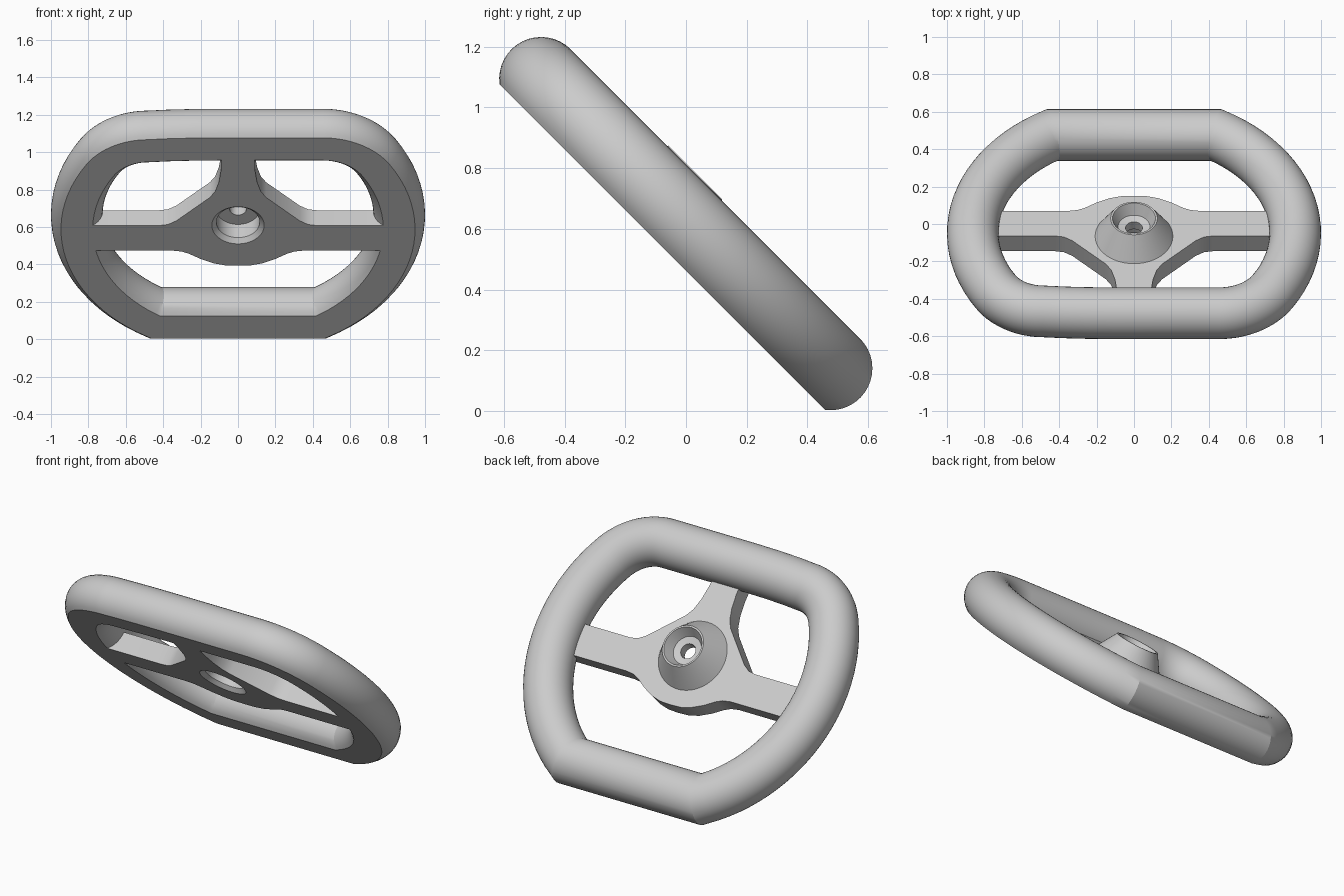
import bpy, bmesh
from math import sin, cos, pi, asin, atan2, sqrt, radians
from mathutils import Vector

cube = bpy.data.objects.get("Cube")
if cube:
    bpy.data.objects.remove(cube, do_unlink=True)

GREY = (0.6, 0.6, 0.6, 1)
mat = bpy.data.materials.new("light_grey")
mat.use_nodes = True
mat.diffuse_color = GREY
mat.node_tree.nodes["Principled BSDF"].inputs["Base Color"].default_value = GREY

FRONT = 0.327   # plane of the flat front face
BACK = 0.442    # back of the spokes
HUB_V = 0.534   # hub height within the tilted plane


def tilt(x, v, n):
    """Wheel plane (x, up-slope v, normal n) to world, leaning at 45 degrees."""
    return Vector((x, (n - v) / sqrt(2), (n + v) / sqrt(2)))


def finish(name, bm, angle):
    bmesh.ops.recalc_face_normals(bm, faces=bm.faces)
    mesh = bpy.data.meshes.new(name)
    bm.to_mesh(mesh)
    bm.free()
    mesh.materials.append(mat)
    obj = bpy.data.objects.new(name, mesh)
    bpy.context.collection.objects.link(obj)
    bpy.ops.object.select_all(action='DESELECT')
    obj.select_set(True)
    bpy.context.view_layer.objects.active = obj
    bpy.ops.object.shade_smooth_by_angle(angle=radians(angle))
    return obj


def skin(bm, rings):
    """Join closed rings of points into a closed tube."""
    rows = [[bm.verts.new(p) for p in ring] for ring in rings]
    for i, a in enumerate(rows):
        b = rows[(i + 1) % len(rows)]
        for j in range(len(a)):
            k = (j + 1) % len(a)
            bm.faces.new((a[j], a[k], b[k], b[j]))


# Rim path: large side arcs, rounded top corners, straight cut bottom
R, CV, BOTTOM = 0.862, 0.505, -0.237


def rim_side(fillet, top):
    v = top - fillet - CV
    a = sqrt((R - fillet) ** 2 - v * v)
    start, turn = asin((BOTTOM - CV) / R), atan2(v, a)
    pts = []
    for i in range(25):
        t = start + (turn - start) * i / 24
        pts.append((R * cos(t), CV + R * sin(t)))
    for i in range(1, 17):
        t = turn + (pi / 2 - turn) * i / 16
        pts.append((a + fillet * cos(t), top - fillet + fillet * sin(t)))
    return pts


right = rim_side(0.335, 1.111)
left = rim_side(0.30, 1.097) + [(0.38, 1.104), (0.25, 1.109), (0.1, 1.111)]
path = [Vector(p) for p in right] + [Vector((-x, v)) for x, v in reversed(left)]

# Rim section: a circle with a flat front
r, cn = 0.138, 0.436
cut = asin((cn - FRONT) / r)
section = []
for i in range(33):
    t = -cut + (pi + 2 * cut) * i / 32
    section.append((r * cos(t), r * sin(t)))

rings = []
for i, p in enumerate(path):
    d1 = (p - path[i - 1]).normalized()
    d2 = (path[(i + 1) % len(path)] - p).normalized()
    n1, n2 = Vector((d1.y, -d1.x)), Vector((d2.y, -d2.x))
    miter = (n1 + n2) / (1 + n1.dot(n2))
    rings.append([tilt(p.x + miter.x * s, p.y + miter.y * s, cn + h) for s, h in section])
bm = bmesh.new()
skin(bm, rings)
finish("rim", bm, 26)

# Spoke plate: mirrored three-arm outline with a round hub opening
half = [(0, 0.229), (0.07, 0.232), (0.13, 0.247), (0.2, 0.28), (0.26, 0.318),
        (0.3, 0.336), (0.35, 0.343), (0.80, 0.343), (0.80, 0.533), (0.42, 0.533),
        (0.375, 0.54), (0.33, 0.568), (0.15, 0.745), (0.122, 0.79),
        (0.102, 0.86), (0.092, 0.94), (0.088, 1.06)]
outline = half + [(-x, v) for x, v in reversed(half[1:])]
HOLE, SEG = 0.14, 48
circle = [(HOLE * cos(2 * pi * i / SEG), HUB_V + HOLE * sin(2 * pi * i / SEG))
          for i in range(SEG)]
bm = bmesh.new()
for loop in (outline, circle):
    vs = [bm.verts.new(tilt(x, v, FRONT)) for x, v in loop]
    for i in range(len(vs)):
        bm.edges.new((vs[i - 1], vs[i]))
bmesh.ops.triangle_fill(bm, use_beauty=True, edges=bm.edges[:])
out = bmesh.ops.extrude_face_region(bm, geom=bm.faces[:], use_keep_orig=True)
moved = [g for g in out["geom"] if isinstance(g, bmesh.types.BMVert)]
bmesh.ops.translate(bm, verts=moved, vec=tilt(0, 0, BACK - FRONT))
finish("spokes", bm, 30)

# Hub: turned boss with a tapered socket behind and a counterbore in front
profile = [(HOLE, FRONT), (0.116, 0.35), (0.116, 0.45), (0.045, 0.45), (0.045, 0.505),
           (0.085, 0.515), (0.115, 0.577), (0.125, 0.577), (0.208, BACK), (HOLE, BACK)]
bm = bmesh.new()
skin(bm, [[tilt(q * cos(2 * pi * i / SEG), HUB_V + q * sin(2 * pi * i / SEG), n)
           for q, n in profile] for i in range(SEG)])
finish("hub", bm, 30)
